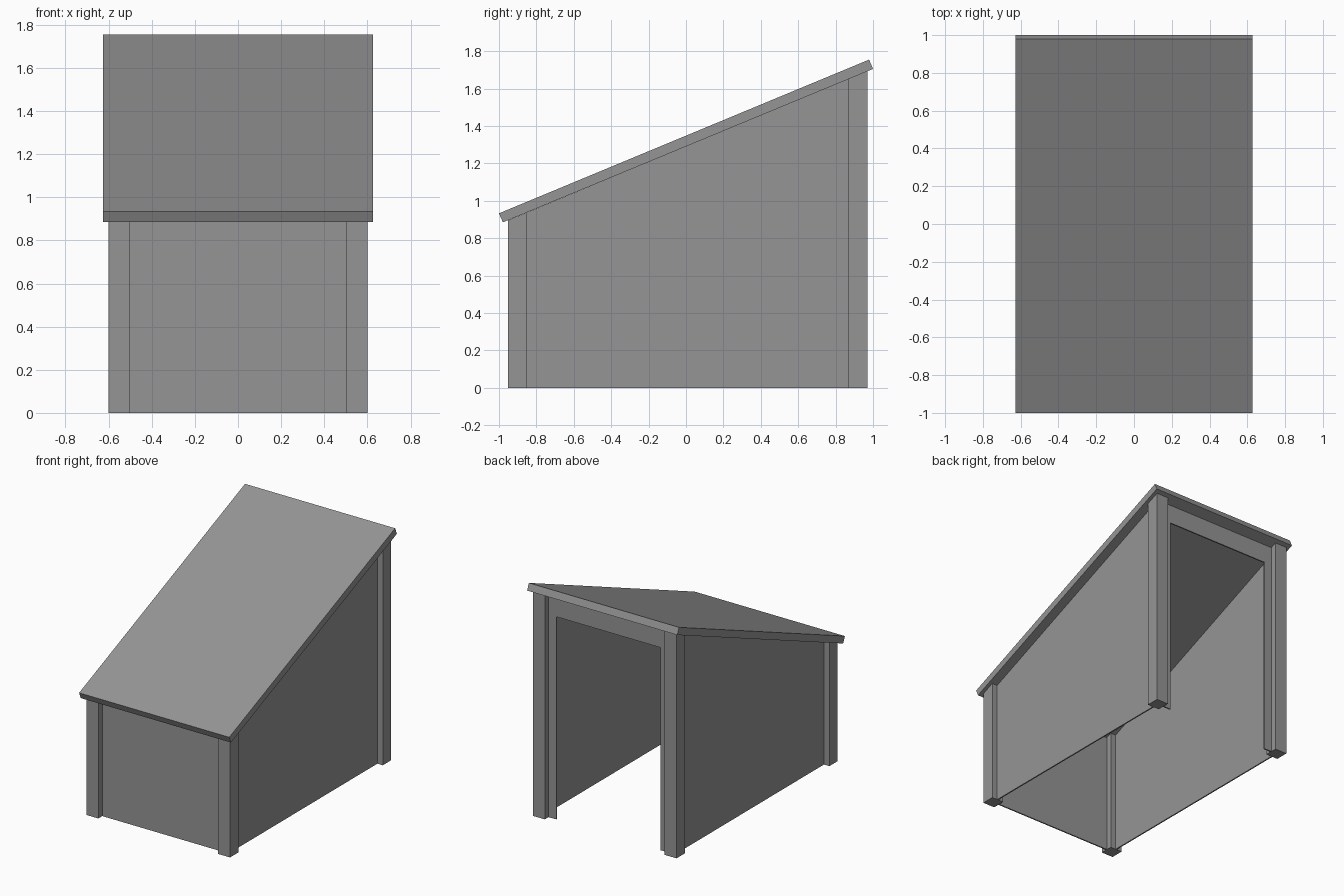
import bpy
import bmesh

cube = bpy.data.objects.get("Cube")
if cube:
    bpy.data.objects.remove(cube, do_unlink=True)

grey = bpy.data.materials.new("plain grey")
grey.use_nodes = True
grey.diffuse_color = (0.3, 0.3, 0.3, 1)
grey.node_tree.nodes["Principled BSDF"].inputs["Base Color"].default_value = (0.3, 0.3, 0.3, 1)


def roof_z(y):
    """Height of the roof underside at depth y."""
    return 1.291 + 0.4155 * y


def prism(name, profile, axis, low, high):
    """Extrude a flat outline along x (outline in y, z) or y (outline in x, z)."""
    bm = bmesh.new()

    def place(u, v, w):
        return (w, u, v) if axis == "x" else (u, w, v)

    face = bm.faces.new([bm.verts.new(place(u, v, low)) for u, v in profile])
    grown = bmesh.ops.extrude_face_region(bm, geom=[face])["geom"]
    for vert in grown:
        if isinstance(vert, bmesh.types.BMVert):
            vert.co["xyz".index(axis)] = high
    bmesh.ops.recalc_face_normals(bm, faces=bm.faces)
    mesh = bpy.data.meshes.new(name)
    bm.to_mesh(mesh)
    bm.free()
    mesh.materials.append(grey)
    obj = bpy.data.objects.new(name, mesh)
    bpy.context.collection.objects.link(obj)
    return obj


def under_roof(y0, y1):
    """Side outline standing on the ground and cut off by the roof."""
    return [(y0, 0), (y1, 0), (y1, roof_z(y1)), (y0, roof_z(y0))]


FRONT, BACK = -0.9, 0.92   # wall planes
HALF = 0.005               # half the wall thickness

# Sloping roof slab with square-cut ends
prism("roof", [(-0.979, 0.885), (1.0, 1.705), (0.979, 1.755), (-1.0, 0.933)],
      "x", -0.627, 0.627)

# Corner posts and side walls
for side, s in (("left", 1), ("right", -1)):
    prism(side + "_front_post", under_roof(-0.952, -0.853), "x", s * 0.5, s * 0.6)
    prism(side + "_back_post", under_roof(0.87, 0.97), "x", s * 0.5, s * 0.6)
    prism(side + "_wall", under_roof(FRONT, BACK), "x",
          s * (0.55 - HALF), s * (0.55 + HALF))

# Closed front wall
top = roof_z(FRONT)
prism("front_wall", [(-0.55, 0), (0.55, 0), (0.55, top), (-0.55, top)],
      "y", FRONT - HALF, FRONT + HALF)

# Back frame around the open doorway
top, door, w = roof_z(BACK), 1.53, 0.435
prism("back_frame", [(-0.55, 0), (-w, 0), (-w, door), (w, door), (w, 0),
                     (0.55, 0), (0.55, top), (-0.55, top)],
      "y", BACK - HALF, BACK + HALF)
